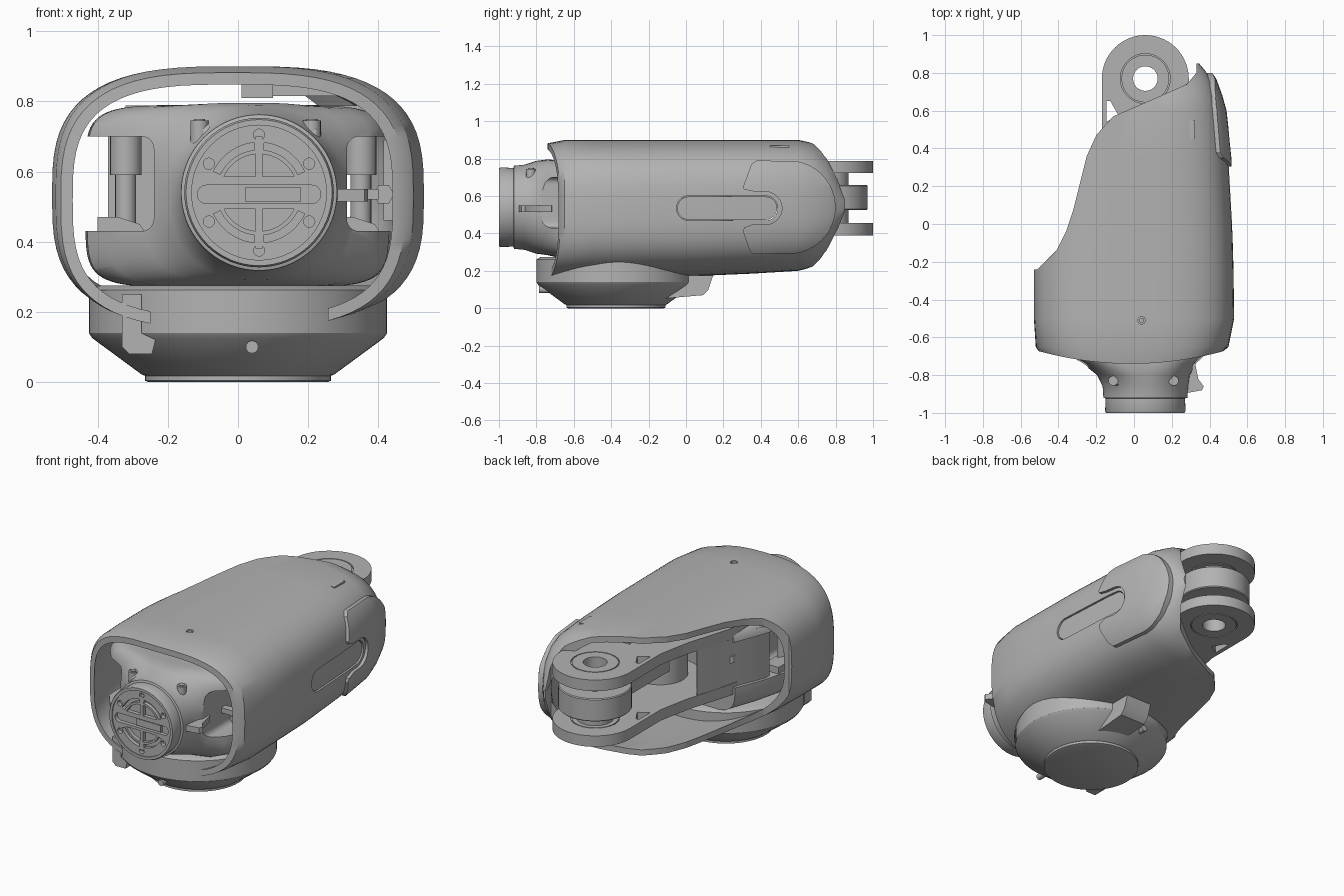
import bpy, bmesh, math
from math import sin, cos, pi, radians

if "Cube" in bpy.data.objects:
    bpy.data.objects.remove(bpy.data.objects["Cube"])

grey = bpy.data.materials.new("machined_grey")
grey.use_nodes = True
grey.diffuse_color = (0.45, 0.45, 0.45, 1)
grey.node_tree.nodes["Principled BSDF"].inputs["Base Color"].default_value = (0.45, 0.45, 0.45, 1)
parts = []
PLACE = {'x': lambda u, v, t: (t, u, v),
         'y': lambda u, v, t: (u, t, v),
         'z': lambda u, v, t: (u, v, t)}


def loft(name, rings):
    """Closed solid through rings with equal point counts."""
    bm = bmesh.new()
    vs = [[bm.verts.new(p) for p in r] for r in rings]
    n = len(vs[0])
    for a, b in zip(vs, vs[1:]):
        for i in range(n):
            j = (i + 1) % n
            bm.faces.new((a[i], a[j], b[j], b[i]))
    bm.faces.new(vs[0])
    bm.faces.new(vs[-1])
    bmesh.ops.recalc_face_normals(bm, faces=bm.faces)
    me = bpy.data.meshes.new(name)
    bm.to_mesh(me)
    bm.free()
    me.materials.append(grey)
    ob = bpy.data.objects.new(name, me)
    bpy.context.collection.objects.link(ob)
    parts.append(ob)
    return ob


def prism(name, pts, t0, t1, axis='z'):
    return loft(name, [[PLACE[axis](u, v, t) for u, v in pts] for t in (t0, t1)])


def arc(u, v, r, a0=0, a1=360, n=40):
    full = a1 - a0 == 360
    k = n if full else n - 1
    return [(u + r * cos(radians(a0 + (a1 - a0) * i / k)),
             v + r * sin(radians(a0 + (a1 - a0) * i / k))) for i in range(n)]


def lathe(name, u, v, profile, axis='z', n=48):
    return loft(name, [[PLACE[axis](*p, t) for p in arc(u, v, r, n=n)] for r, t in profile])


def slot(u0, u1, v, r):
    return arc(u0, v, r, 90, 270, 14) + arc(u1, v, r, -90, 90, 14)


def rounded(x0, x1, z0, z1, r):
    return (arc(x1 - r, z1 - r, r, 0, 90, 8) + arc(x0 + r, z1 - r, r, 90, 180, 8) +
            arc(x0 + r, z0 + r, r, 180, 270, 8) + arc(x1 - r, z0 + r, r, 270, 359, 8))


def box(name, x0, x1, y0, y1, z0, z1):
    return prism(name, [(x0, y0), (x1, y0), (x1, y1), (x0, y1)], z0, z1)


def cut(ob, cutter, op='DIFFERENCE'):
    m = ob.modifiers.new("cut", 'BOOLEAN')
    m.operation, m.solver, m.object = op, 'EXACT', cutter
    bpy.context.view_layer.update()
    dg = bpy.context.evaluated_depsgraph_get()
    ob_mesh = bpy.data.meshes.new_from_object(ob.evaluated_get(dg))
    ob.modifiers.clear()
    ob.data = ob_mesh
    parts.remove(cutter)
    bpy.data.objects.remove(cutter)
    return ob


def squircle(a, b, power, d=0, n=72):
    """Superellipse points moved out by d along their normals."""
    pts = []
    for i in range(n):
        c, w = cos(2 * pi * i / n), sin(2 * pi * i / n)
        x, z = (math.copysign(abs(q) ** (2 / power), q) for q in (c, w))
        gx, gz = (math.copysign(abs(q) ** (power - 1), q) / e for q, e in ((x, a), (z, b)))
        g = math.hypot(gx, gz)
        pts.append((a * x + d * gx / g, b * z + d * gz / g))
    return pts


# Outer shell: y, left, right, bottom, top of each rounded section
SECTIONS = [(-.74, -.505, .475, .153, .882), (-.65, -.52, .50, .155, .90),
            (-.50, -.53, .53, .16, .90), (-.25, -.53, .527, .165, .90),
            (0, -.50, .52, .17, .90), (.35, -.50, .50, .185, .90),
            (.60, -.50, .472, .20, .90), (.68, -.50, .45, .22, .885),
            (.75, -.50, .418, .265, .845), (.81, -.50, .378, .35, .76),
            (.85, -.50, .345, .48, .62)]


def section(s, d):
    y, xl, xr, zb, zt = s
    half = (zt - zb) / 2
    d *= min(1, half / .2)
    ring = []
    for x, z in squircle((xr - xl) / 2, half, 3, d):
        bow = .07 * (x / .5) ** 2 if y < -.7 else 0
        ring.append(((xl + xr) / 2 + x, y + bow + (d if y > .7 else 0), (zb + zt) / 2 + z))
    return ring


def skin(name, d_out, d_in):
    return loft(name, [section(s, d_in) for s in reversed(SECTIONS)] +
                [section(s, d_out) for s in SECTIONS])


shell = skin("outer_shell", 0, -.034)
opening = [(-.8, -.25), (-.51, -.24), (-.41, -.14), (-.36, -.04), (-.32, .08), (-.25, .36),
           (-.2, .47), (-.11, .57), (.1, .66), (.28, .74), (.33, .80), (.34, 1.2), (-.8, 1.2)]
cut(shell, prism("cutter", opening, -.2, 1.2))
cut(shell, lathe("cutter", 0, -.375, [(.43, -.1), (.43, .4)], n=64))
cut(shell, prism("cutter", slot(.015, .425, .535, .066), .3, .8, 'x'))
cut(shell, lathe("cutter", .04, -.51, [(.02, .8), (.02, 1)], n=16))
lathe("shell_screw", .04, -.51, [(.013, .85), (.013, .895)], n=12)
box("shell_clip", .01, .10, .42, .52, .81, .875)
box("shell_rail", .10, .32, .45, .55, .815, .87)

# Recessed slot plate and raised side pad follow the shell
plate = skin("slot_plate", -.008, -.032)
cut(plate, prism("cutter", slot(.015, .425, .535, .062), .3, .8, 'x'), 'INTERSECT')
pad = skin("side_pad", .018, -.015)
outline = ([(.305, .65), (.35, .77), (.38, .79)] + arc(.55, .54, .25, 80, -80, 20) +
           [(.36, .29), (.34, .31), (.305, .41), (.31, .43), (.36, .45)] +
           arc(.425, .535, .088, -90, 90, 14) + [(.36, .625), (.31, .635)])
cut(pad, prism("cutter", outline, .25, .8, 'x'), 'INTERSECT')

# Round base
lathe("base", 0, -.375, [(.255, 0), (.265, .004), (.265, .018), (.275, .022), (.415, .125),
                         (.425, .14), (.425, .262), (.40, .275)], n=64)
lathe("base_front_pin", .04, .10, [(.018, -.785), (.018, -.70)], 'y', 16)
lathe("base_rear_pin", -.06, .10, [(.018, -.05), (.018, .02)], 'y', 16)
prism("base_tab", [(-.14, .05), (.09, .07), (.12, .10), (.145, .175), (-.14, .175)], .0, .17, 'x')
prism("cable_hook", [(-.33, .10), (-.31, .08), (-.245, .08), (-.235, .12), (-.275, .14),
                     (-.275, .25), (-.33, .25)], -.71, -.63, 'y')

# Joint housing: y, centre x, half width, half height, squareness; neck flares into the body
HOUSING = [(-.97, .06, .19, .19, 2), (-.925, .06, .205, .205, 2), (-.92, .06, .222, .222, 2),
           (-.86, .06, .226, .228, 2), (-.80, .05, .245, .248, 2.4), (-.74, .03, .30, .256, 3.4),
           (-.68, .01, .38, .26, 5), (-.60, 0, .43, .26, 6), (-.40, 0, .435, .26, 6),
           (-.20, 0, .38, .26, 6), (-.02, .02, .33, .26, 6)]
housing = loft("joint_housing", [[(cx + x, y, .53 + .01 * (y < -.7) + z) for x, z in squircle(a, b, p)]
                                 for y, cx, a, b, p in HOUSING])
for x0, x1 in ((-.7, -.24), (.31, .7)):
    cut(housing, prism("cutter", rounded(x0, x1, .43, .70, .035), -1, .1, 'y'))
cut(housing, lathe("cutter", .1, .12, [(.24, .44), (.24, .71)]))

# Posts and small hardware in the side windows
prism("rear_wall", [(-.225, .22), (-.27, .08), (-.30, -.05), (-.37, -.22), (-.37, -.26), (-.22, -.26),
                    (-.22, -.02), (-.18, .16)], .40, .74)
lathe("rear_wall_screw", -.285, -.02, [(.02, .58), (.02, .62)], n=12)
lathe("rear_motor", .1, .1, [(.15, .40), (.15, .60), (.13, .62), (.13, .73)])
for x in (-.32, .35):
    lathe("side_post", x, -.45, [(.03, .42), (.03, .59), (.045, .59), (.045, .71)], n=20)
    prism("side_rib", [(x - .08, .42), (x + .06, .42), (x + .04, .45), (x - .02, .47), (x - .08, .47)],
          -.52, -.3, 'y')
box("side_bracket", .415, .45, -.42, -.3, .46, .69)
lathe("side_knob", .415, .535, [(.03, -.5), (.03, -.40)], 'y', 6)
box("side_arm", .25, .40, -.6, -.56, .52, .55)

# Rear fork: two eye plates with bushings and a roller between
fork_plan = arc(.06, .77, .23, 0, 180, 32) + [(-.17, .48), (-.21, .28), (-.29, .02), (-.32, -.15),
                                            (.38, -.15), (.35, .02), (.30, .28), (.29, .48)]
for name, z0, z1 in (("upper_fork", .722, .788), ("lower_fork", .39, .455)):
    fork = prism(name, fork_plan, z0, z1)
    cut(fork, lathe("cutter", .06, .77, [(.065, z0 - .1), (.065, z1 + .1)]))
    cut(fork, prism("cutter", [(-.145, .65), (-.125, .65), (-.085, .58), (-.145, .54)], z0 - .1, z1 + .1))
    groove = lathe("cutter", .06, .77, [(.132, z0 - .1), (.132, z1 + .1)])
    cut(groove, lathe("cutter", .06, .77, [(.126, z0 - .2), (.126, z1 + .2)]))
    cut(groove, box("cutter", -.3, .4, .4, 1.1, z0 + .01, z1 - .01))
    cut(fork, groove)
roller = lathe("fork_roller", .06, .77, [(.10, .455), (.10, .525), (.195, .525), (.2, .53),
                                         (.2, .655), (.195, .66), (.10, .66), (.10, .722)])
cut(roller, lathe("cutter", .06, .77, [(.065, .3), (.065, .9)]))
box("roller_link", -.03, .15, .2, .62, .54, .64)

# Neck hardware
prism("neck_fin", [(.25, -.90), (.36, -.88), (.37, -.86), (.34, -.82), (.32, -.72), (.25, -.70)], .515, .55)
for x in (-.11, .21):
    lathe("neck_screw", x, -.83, [(.026, .60), (.026, .745), (.016, .745), (.016, .75)], n=20)
for x in (-.10, .222):
    lathe("neck_side_screw", -.83, .71, [(.026, .06), (.026, x)], 'x', 20)

# Front dial: rim, pocketed disc and centre bar
rim = lathe("dial_rim", .06, .54, [(.21, -.92), (.213, -.99), (.208, -1)], 'y', 64)
cut(rim, lathe("cutter", .06, .54, [(.192, -1.1), (.192, -.8)], 'y', 64))
dial = lathe("dial", .06, .54, [(.192, -.95), (.192, -.993)], 'y', 64)
for u, v in arc(.06, .54, .165, 30, 390, 6):
    cut(dial, lathe("cutter", u, v, [(.016, -1.1), (.016, -.965)], 'y', 16))
for a in (0, 90, 180, 270):
    lo, hi = (25, 84) if a in (0, 180) else (6, 65)
    ring = arc(.06, .54, .143, a + lo, a + hi, 14) + arc(.06, .54, .122, a + hi, a + lo, 14)
    cut(dial, prism("cutter", ring, -1.1, -.965, 'y'))
for a in (25, 205):
    cut(dial, prism("cutter", arc(.06, .54, .11, a, a + 130, 20), -1.1, -.965, 'y'))
cut(dial, prism("cutter", slot(-.09, .21, .535, .026), -1.1, -.96, 'y'))
box("dial_bar", .02, .18, -.985, -.95, .515, .555)
for s in (-1, 1):
    box("dial_rib", .05, .07, -.993, -.96, .53 + s * .10 - .05, .55 + s * .10 + .05)

# Smooth shading with sharp edges kept
bpy.ops.object.select_all(action='DESELECT')
for ob in parts:
    ob.select_set(True)
bpy.context.view_layer.objects.active = parts[0]
bpy.ops.object.shade_smooth_by_angle(angle=radians(32))
